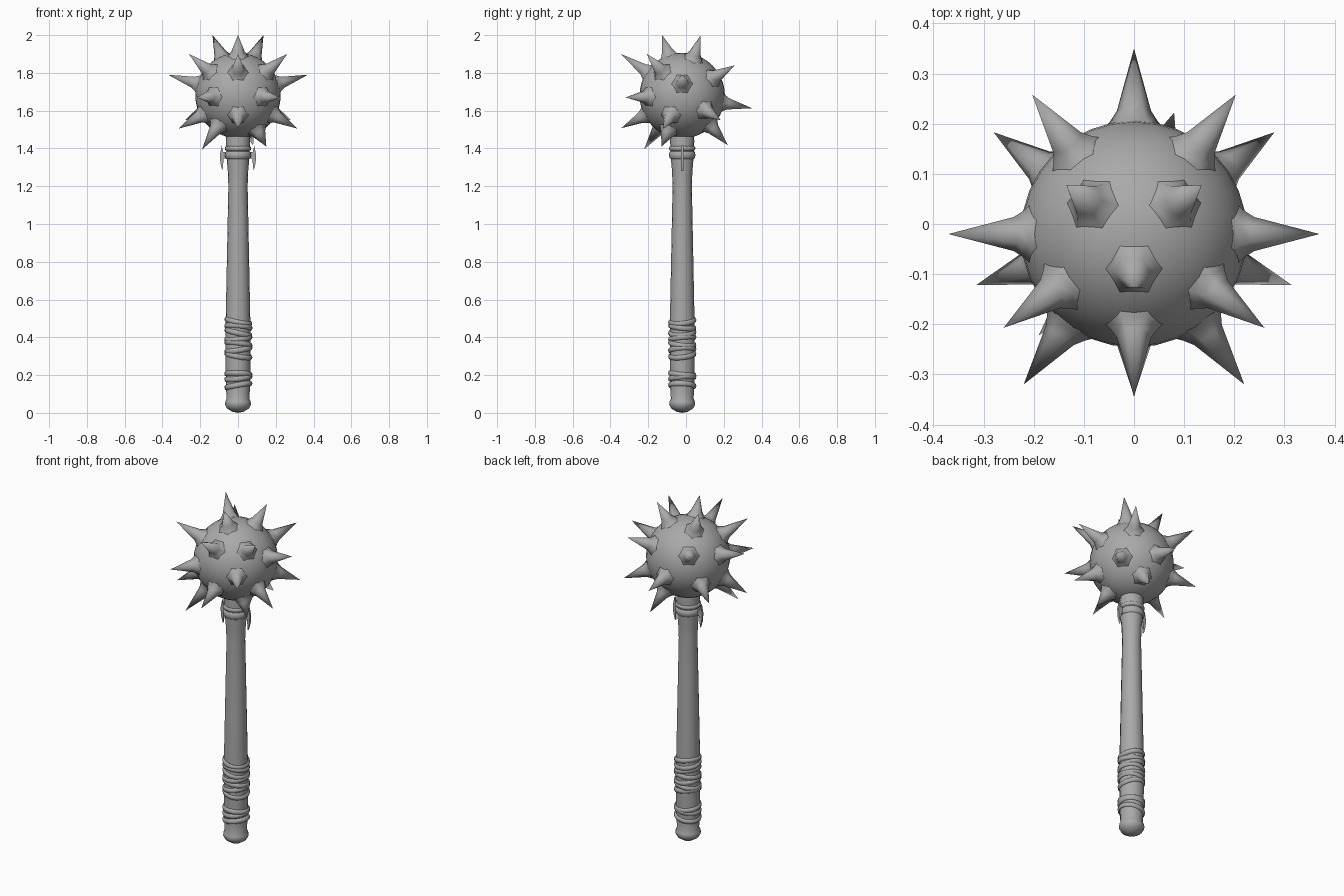
import bpy, bmesh, math
from mathutils import Vector, Matrix

old = bpy.data.objects.get("Cube")
if old:
    bpy.data.objects.remove(old, do_unlink=True)

AXIS_Y = -0.02
CENTER = Vector((0, AXIS_Y, 1.68))
RADIUS = 0.226

grey = bpy.data.materials.new("plain grey")
grey.use_nodes = True
grey.diffuse_color = (0.4, 0.4, 0.4, 1)
grey.node_tree.nodes["Principled BSDF"].inputs["Base Color"].default_value = (0.4, 0.4, 0.4, 1)


def finish(name, bm, angle=60):
    """Turn a bmesh into a shaded object."""
    bmesh.ops.recalc_face_normals(bm, faces=bm.faces)
    mesh = bpy.data.meshes.new(name)
    bm.to_mesh(mesh)
    bm.free()
    mesh.materials.append(grey)
    obj = bpy.data.objects.new(name, mesh)
    bpy.context.collection.objects.link(obj)
    bpy.ops.object.select_all(action='DESELECT')
    obj.select_set(True)
    bpy.context.view_layer.objects.active = obj
    bpy.ops.object.shade_smooth_by_angle(angle=math.radians(angle))
    return obj


def lathe(bm, profile, sides, matrix):
    """Revolve (radius, height) pairs around z; zero radius closes to a point."""
    rings = []
    for r, h in profile:
        count = sides if r > 0 else 1
        rings.append([bm.verts.new(matrix @ Vector((r * math.cos(math.tau * i / sides),
                                                    r * math.sin(math.tau * i / sides), h)))
                      for i in range(count)])
    for a, b in zip(rings, rings[1:]):
        for i in range(sides):
            j = (i + 1) % sides
            if len(a) == 1:
                bm.faces.new((a[0], b[j], b[i]))
            elif len(b) == 1:
                bm.faces.new((a[i], a[j], b[0]))
            else:
                bm.faces.new((a[i], a[j], b[j], b[i]))


def torus(bm, major, thick, tall, matrix, sides=20, section=8):
    """Ring with an oval cross-section."""
    loops = []
    for i in range(sides):
        u = math.tau * i / sides
        loop = []
        for k in range(section):
            v = math.tau * k / section
            r = major + thick * math.cos(v)
            loop.append(bm.verts.new(matrix @ Vector((r * math.cos(u), r * math.sin(u),
                                                      tall * math.sin(v)))))
        loops.append(loop)
    for i in range(sides):
        a, b = loops[i], loops[(i + 1) % sides]
        for k in range(section):
            m = (k + 1) % section
            bm.faces.new((a[k], b[k], b[m], a[m]))


# Round head
bm = bmesh.new()
bmesh.ops.create_uvsphere(bm, u_segments=32, v_segments=20, radius=RADIUS,
                          matrix=Matrix.Translation(CENTER))
finish("head_ball", bm)

# Spike tips: mirrored pairs, then single ones
pairs = [(0.203, 0.258, 1.84), (0.28, 0.183, 1.55), (0.37, -0.02, 1.79),
         (0.315, -0.122, 1.505), (0.26, -0.207, 1.90), (0.22, -0.32, 1.67),
         (0.135, 0.078, 2.0)]
tips = [(0, 0.35, 1.613), (0, -0.345, 1.90), (0, -0.343, 1.507), (0, -0.127, 2.0),
        (0.08, 0.222, 1.417), (-0.19, -0.222, 1.395), (0.15, -0.13, 1.41)]
tips += [(s * x, y, z) for x, y, z in pairs for s in (1, -1)]
bm = bmesh.new()
for tip in tips:
    d = Vector(tip) - CENTER
    reach = d.length
    turn = d.to_track_quat('Z', 'Y').to_matrix().to_4x4()
    lathe(bm, [(0.066, 0.207), (0.047, 0.229), (0.034, 0.25), (0, reach)], 6,
          Matrix.Translation(CENTER) @ turn)
finish("head_spikes", bm)

# Handle with rounded foot and flared neck
bm = bmesh.new()
lathe(bm, [(0, 0), (0.03, 0.006), (0.058, 0.024), (0.069, 0.045), (0.067, 0.06),
           (0.06, 0.075), (0.064, 0.14), (0.066, 0.3), (0.065, 0.5), (0.06, 0.75),
           (0.055, 1.0), (0.051, 1.2), (0.054, 1.28), (0.061, 1.36), (0.064, 1.44),
           (0.06, 1.5), (0, 1.5)], 16, Matrix.Translation((0, AXIS_Y, 0)))
finish("handle", bm, 45)

# Grip wrap: height, sideways tilt, forward tilt of each turn
turns = [(0.485, 0.20, 0.10), (0.455, 0.10, -0.12), (0.425, 0.24, 0.05),
         (0.395, -0.10, 0.10), (0.365, 0.14, -0.10), (0.335, -0.16, 0.06),
         (0.305, 0.18, 0.12), (0.205, 0.05, -0.10), (0.185, -0.12, 0.08),
         (0.145, -0.18, -0.05)]
bm = bmesh.new()
for z, side, fore in turns:
    m = (Matrix.Translation((0.002, AXIS_Y, z)) @ Matrix.Rotation(side, 4, 'Y')
         @ Matrix.Rotation(fore, 4, 'X'))
    torus(bm, 0.066, 0.009, 0.014, m)
finish("grip_wrap", bm)

# Neck band
bm = bmesh.new()
for z, tall in ((1.365, 0.02), (1.40, 0.012)):
    torus(bm, 0.062, 0.008, tall, Matrix.Translation((0, AXIS_Y, z)))
finish("neck_band", bm)

# Thin pointed blades either side of the band
outline = [(0.055, 1.38), (0.078, 1.38), (0.086, 1.415), (0.096, 1.365),
           (0.093, 1.32), (0.082, 1.28), (0.076, 1.345), (0.055, 1.35)]
for side, name in ((1, "left_neck_blade"), (-1, "right_neck_blade")):
    bm = bmesh.new()
    face = bm.faces.new([bm.verts.new((side * x, AXIS_Y - 0.006, z)) for x, z in outline])
    ext = bmesh.ops.extrude_face_region(bm, geom=[face])
    moved = [v for v in ext["geom"] if isinstance(v, bmesh.types.BMVert)]
    bmesh.ops.translate(bm, verts=moved, vec=(0, 0.012, 0))
    finish(name, bm, 30)
